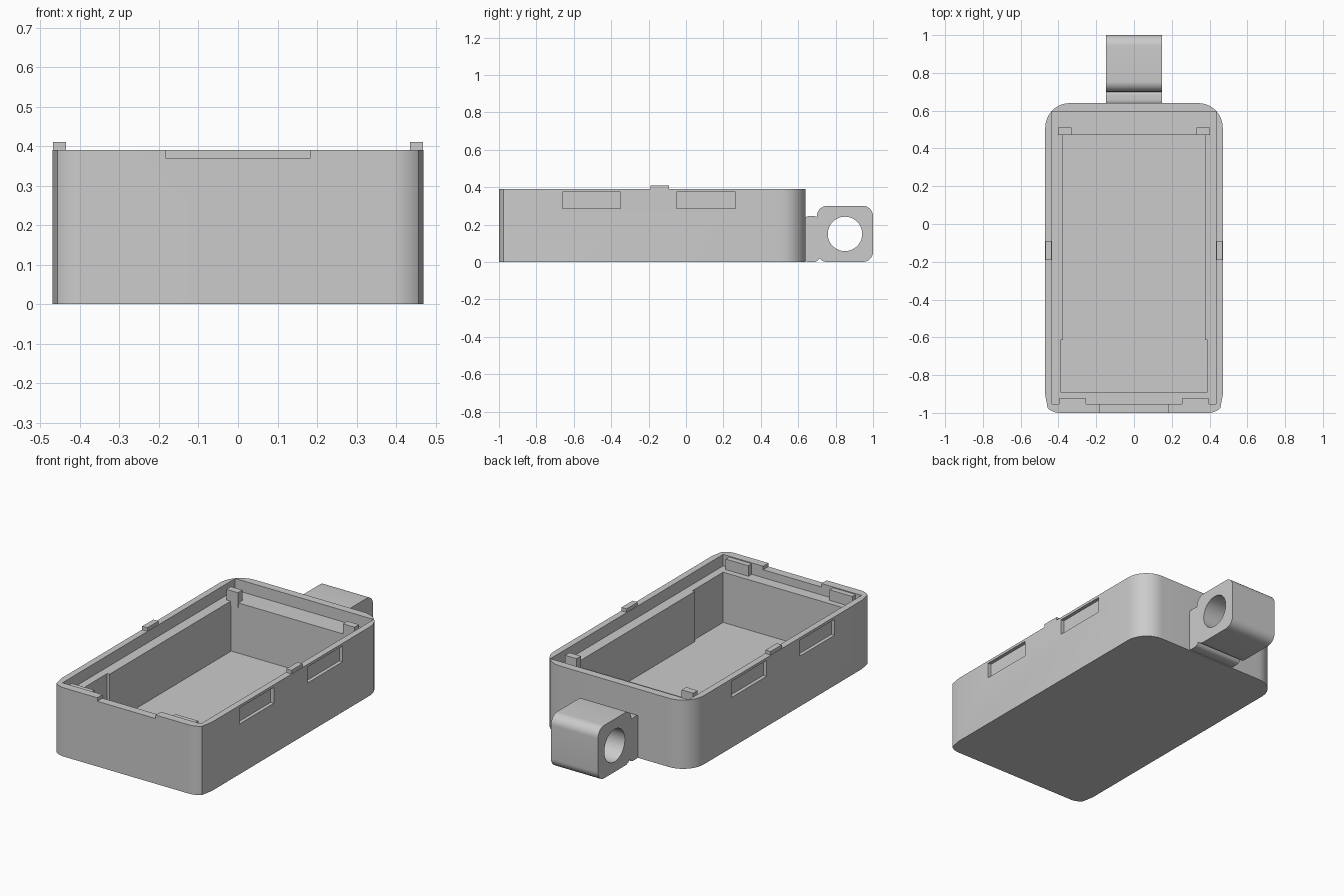
import bpy
import bmesh
import math
from mathutils import Vector

cube = bpy.data.objects.get("Cube")
if cube:
    bpy.data.objects.remove(cube, do_unlink=True)

grey = bpy.data.materials.new("plain_grey")
grey.use_nodes = True
colour = (0.6, 0.6, 0.6, 1)
grey.diffuse_color = colour
grey.node_tree.nodes["Principled BSDF"].inputs["Base Color"].default_value = colour


def rounded(corners, steps=10):
    """Outline from (a, b, radius) corners; each radius becomes an arc."""
    out = []
    for i, (a, b, r) in enumerate(corners):
        p = Vector((a, b))
        if r == 0:
            out.append(p)
            continue
        u = (Vector(corners[i - 1][:2]) - p).normalized()
        v = (Vector(corners[(i + 1) % len(corners)][:2]) - p).normalized()
        half = u.angle(v) / 2
        centre = p + (u + v).normalized() * (r / math.sin(half))
        start = (p + u * (r / math.tan(half)) - centre).normalized()
        end = (p + v * (r / math.tan(half)) - centre).normalized()
        out += [centre + start.slerp(end, k / steps) * r for k in range(steps + 1)]
    return out


def rect(a0, a1, b0, b1, r=0):
    return rounded([(a0, b0, r), (a1, b0, r), (a1, b1, r), (a0, b1, r)])


def prism(name, outline, lo, hi, axis="z"):
    """Extrude an outline along z (outline in x, y) or x (outline in y, z)."""
    bm = bmesh.new()
    place = (lambda p, h: (p.x, p.y, h)) if axis == "z" else (lambda p, h: (h, p.x, p.y))
    face = bm.faces.new([bm.verts.new(place(p, lo)) for p in outline])
    top = bmesh.ops.extrude_face_region(bm, geom=[face])["geom"]
    move = Vector((0, 0, hi - lo)) if axis == "z" else Vector((hi - lo, 0, 0))
    bmesh.ops.translate(bm, vec=move, verts=[e for e in top if isinstance(e, bmesh.types.BMVert)])
    bmesh.ops.recalc_face_normals(bm, faces=bm.faces)
    mesh = bpy.data.meshes.new(name)
    bm.to_mesh(mesh)
    bm.free()
    mesh.materials.append(grey)
    obj = bpy.data.objects.new(name, mesh)
    bpy.context.collection.objects.link(obj)
    return obj


def box(name, x0, x1, y0, y1, z0, z1):
    return prism(name, rect(x0, x1, y0, y1), z0, z1)


def combine(target, other, operation="DIFFERENCE"):
    other.hide_render = True
    mod = target.modifiers.new("combine", "BOOLEAN")
    mod.operation, mod.solver, mod.object = operation, "EXACT", other
    bpy.context.view_layer.objects.active = target
    bpy.ops.object.modifier_apply(modifier=mod.name)
    bpy.data.objects.remove(other, do_unlink=True)


def smooth(obj):
    bpy.ops.object.select_all(action="DESELECT")
    obj.select_set(True)
    bpy.context.view_layer.objects.active = obj
    bpy.ops.object.shade_smooth_by_angle(angle=math.radians(30))


# Case: outline with large back corners and tighter front corners
half_outline = [(0.428, -1, 0.095), (0.457, -0.975, 0), (0.47, -0.905, 0), (0.47, 0.64, 0.13)]
outline = half_outline + [(-x, y, r) for x, y, r in reversed(half_outline)]
case = prism("case", rounded(outline), 0, 0.39)

# Lid recess, then the deep cavity, slightly wider at the front
combine(case, box("recess_cutter", -0.434, 0.434, -0.953, 0.595, 0.325, 0.5))
cavity = [(0.39, -0.89, 0), (0.39, -0.615, 0), (0.375, -0.615, 0), (0.375, 0.475, 0)]
cavity += [(-x, y, r) for x, y, r in reversed(cavity)]
combine(case, prism("cavity_cutter", rounded(cavity), 0.04, 0.45))

# Notch in the front rim
combine(case, box("notch_cutter", -0.183, 0.183, -1.1, -0.94, 0.37, 0.5))

# Shallow slots on both long sides
for side in (-1, 1):
    for y0, y1 in ((-0.66, -0.35), (-0.05, 0.265)):
        x0, x1 = sorted((side * 0.45, side * 0.6))
        combine(case, box("slot_cutter", x0, x1, y0, y1, 0.285, 0.375))
smooth(case)

# Rim tabs, back posts and front wall tabs, mirrored left and right
for side, label in ((1, "left"), (-1, "right")):
    for name, near, far, *rest in (
        ("rim_tab", 0.436, 0.468, -0.19, -0.09, 0.38, 0.41),
        ("back_post", 0.33, 0.402, 0.47, 0.51, 0.3, 0.385),
        ("front_tab", 0.255, 0.397, -0.96, -0.923, 0.32, 0.385),
    ):
        x0, x1 = sorted((side * near, side * far))
        box(f"{label}_{name}", x0, x1, *rest)

# Hanging lug with a cross hole, joined to the case by a neck
lug = prism("hanging_lug", rect(0.7, 1, 0, 0.3, 0.055), -0.147, 0.147, "x")
neck = prism("lug_neck", rect(0.625, 0.715, 0, 0.245, 0.032), -0.147, 0.147, "x")
combine(lug, neck, "UNION")
hole = rounded([(0.85 + 0.092 * math.cos(t), 0.15 + 0.092 * math.sin(t), 0)
                for t in [k * math.tau / 48 for k in range(48)]])
combine(lug, prism("hole_cutter", hole, -0.3, 0.3, "x"))
smooth(lug)
